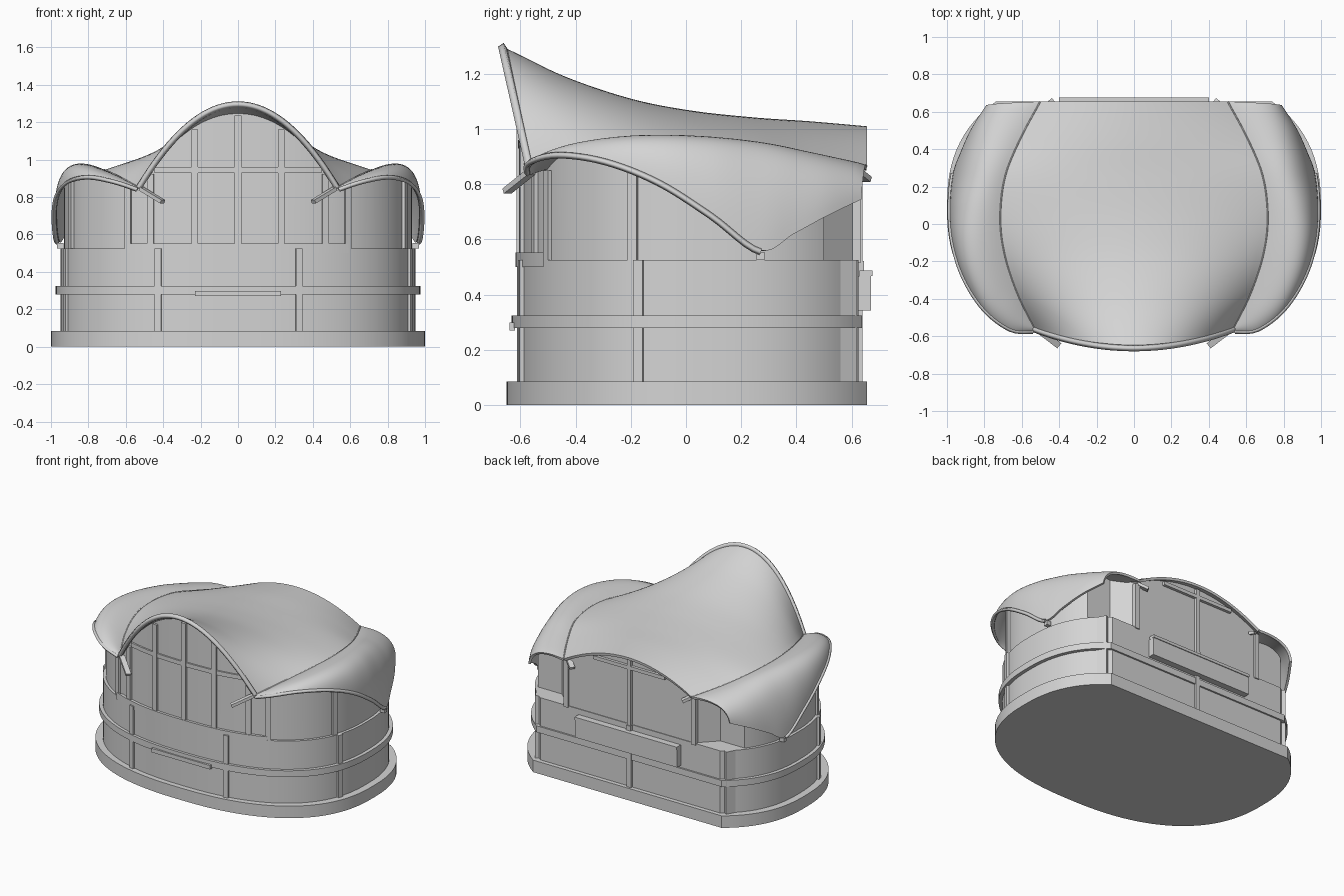
import bpy, bmesh, math
from mathutils import Vector
from mathutils.bvhtree import BVHTree

if "Cube" in bpy.data.objects:
    bpy.data.objects.remove(bpy.data.objects["Cube"])

grey = bpy.data.materials.new("light_grey")
grey.diffuse_color = (0.66, 0.66, 0.66, 1)
grey.use_nodes = True
grey.node_tree.nodes["Principled BSDF"].inputs["Base Color"].default_value = grey.diffuse_color
CY, B, N = 0.09, 0.74, 2.42          # plan superellipse: centre, depth, exponent


def make(name, verts, faces, smooth=False, thick=0, mirror=False, fix=True):
    me = bpy.data.meshes.new(name)
    me.from_pydata([tuple(v) for v in verts], [], faces)
    if fix:
        bm = bmesh.new()
        bm.from_mesh(me)
        bmesh.ops.recalc_face_normals(bm, faces=bm.faces)
        bm.to_mesh(me)
        bm.free()
    ob = bpy.data.objects.new(name, me)
    bpy.context.collection.objects.link(ob)
    me.materials.append(grey)
    if mirror:
        ob.modifiers.new("mirror", "MIRROR").use_clip = True
    if thick:
        m = ob.modifiers.new("thickness", "SOLIDIFY")
        m.thickness, m.offset = thick, -1
    if smooth:
        me.polygons.foreach_set("use_smooth", [True] * len(me.polygons))
        ob.modifiers.new("sharp_edges", "EDGE_SPLIT").split_angle = math.radians(35)
    return ob


def spline(pts, t):
    """Smooth curve through evenly spaced points, t in 0..1."""
    n = len(pts) - 1
    i = min(int(t * n + 1e-6), n - 1)
    f = t * n - i
    p = [Vector(pts[max(0, min(n, i + k))]) for k in (-1, 0, 1, 2)]
    return 0.5 * (2 * p[1] + (p[2] - p[0]) * f + (2 * p[0] - 5 * p[1] + 4 * p[2] - p[3]) * f * f
                  + (3 * p[1] - p[0] - 3 * p[2] + p[3]) * f ** 3)


def grid_faces(rows, cols):
    return [(i * cols + j, i * cols + j + 1, (i + 1) * cols + j + 1, (i + 1) * cols + j)
            for i in range(rows - 1) for j in range(cols - 1)]


def front_y(x, s):
    return CY - B * s * max(0, 1 - abs(x / s) ** N) ** (1 / N)


def side_x(y, s):
    return s * (1 - abs((y - CY) / (B * s)) ** N) ** (1 / N)


def spow(v):
    return math.copysign(abs(v) ** (2 / N), v)


def arc(s, a0, a1, n):
    """Plan curve; parameter 0 is the front centre, positive towards +x."""
    steps = [a0 + (a1 - a0) * i / n for i in range(n + 1)]
    return [(s * spow(math.sin(a)), CY - B * s * spow(math.cos(a))) for a in steps]


def angle_at_x(x, s):
    return math.asin((x / s) ** (N / 2))


def angle_at_back(y, s):
    return math.pi - math.acos(((y - CY) / (B * s)) ** (N / 2))


def prism(name, outline, z0, z1):
    n = len(outline)
    verts = [(x, y, z) for z in (z0, z1) for x, y in outline]
    faces = [tuple(range(n)), tuple(range(n, 2 * n))]
    faces += [(i, (i + 1) % n, n + (i + 1) % n, n + i) for i in range(n)]
    return make(name, verts, faces, True)


def storey(name, s, back, z0, z1):
    a = angle_at_back(back, s)
    prism(name, arc(s, -a, a, 84), z0, z1)


def bar(name, loc, size, rot=0.0, tilt=0.0):
    bm = bmesh.new()
    bmesh.ops.create_cube(bm, size=1)
    me = bpy.data.meshes.new(name)
    bm.to_mesh(me)
    bm.free()
    ob = bpy.data.objects.new(name, me)
    bpy.context.collection.objects.link(ob)
    me.materials.append(grey)
    ob.location, ob.scale, ob.rotation_euler = loc, size, (0, tilt, rot)


def rim(name, pts, r=0.012):
    cu = bpy.data.curves.new(name, "CURVE")
    cu.dimensions, cu.bevel_depth, cu.bevel_resolution = "3D", r, 0
    cu.use_fill_caps = True
    sp = cu.splines.new("POLY")
    sp.points.add(len(pts) - 1)
    for p, v in zip(sp.points, pts):
        p.co = (*v, 1)
    bpy.context.collection.objects.link(bpy.data.objects.new(name, cu))
    cu.materials.append(grey)


# Base, lower storey, band and front sill
storey("base_slab", 1.0, 0.655, 0, 0.085)
storey("lower_wall", 0.95, 0.625, 0.08, 0.525)
storey("band", 0.975, 0.637, 0.28, 0.325)
sill = angle_at_x(0.59, 0.955)
prism("front_sill", arc(0.955, -sill, sill, 30), 0.50, 0.552)

# Roof guide curves
valley = [(.53, -.56, .85), (.62, -.38, .90), (.69, -.17, .935), (.715, .03, .945),
          (.69, .25, .935), (.61, .45, .90), (.50, .655, .865)]
eave = [(.54, -.575, .845), (.66, -.565, .885), (.80, -.46, .91), (.91, -.29, .885), (.97, -.1, .81),
        (.985, .09, .69), (.968, .27, .56), (.925, .39, .62), (.87, .51, .685), (.79, .635, .745)]
ridge = [(1.295, 0, 0), (1.19, 0, 0), (1.11, 0, 0), (1.067, 0, 0), (1.042, 0, 0), (1.028, 0, 0), (1.01, 0, 0)]

# Central vault
verts = []
for i in range(55):
    t = i / 54
    v, top = spline(valley, t), spline(ridge, t).x
    for j in range(41):
        u = j / 20 - 1
        k = 1 - u * u
        verts.append(Vector((u * v.x, v.y - 0.10 * (1 - t) ** 3 * k, v.z + (top - v.z) * k)))
arch = verts[:41]
vf = grid_faces(55, 41)
make("central_vault", verts, vf, True, 0.018, fix=False)

# Side shells
sv = []
for i in range(55):
    t = i / 54
    a, o = spline(valley, t), spline(eave, t)
    bulge = 0.10 * max(0, math.sin(math.pi * t)) ** 0.8 + 0.03 * t
    c = Vector((a.x + (o.x - a.x) * 0.93, (a.y + o.y) / 2, a.z + bulge))
    for j in range(21):
        s = j / 20
        sv.append(a * (1 - s) ** 2 + c * 2 * s * (1 - s) + o * s * s)
sf = grid_faces(55, 21)
make("side_shells", sv, sf, True, 0.016, True, fix=False)
trees = [BVHTree.FromPolygons(verts, vf), BVHTree.FromPolygons(sv, sf)]


def roof_z(x, y):
    hits = [b.ray_cast(Vector((abs(x), y, 5)), Vector((0, 0, -1)))[0] for b in trees]
    zs = [h.z for h in hits if h]
    return max(zs) - 0.008 if zs else 0.54


# Roof rims
rim("front_arch_rim", [p + Vector((0, -0.004, 0)) for p in arch], 0.017)
for m in (-1, 1):
    rim("eave_rim", [(m * p.x, p.y, p.z - 0.005) for p in (spline(eave, i / 54) for i in range(37))])
    rim("valley_seam", [(m * p.x, p.y, p.z) for p in (spline(valley, i / 40) for i in range(41))], 0.005)
    bar("eave_foot", (m * 0.95, 0.27, 0.54), (0.035, 0.03, 0.03))
    # Rain spouts at the valley ends
    for name, y, z, sy in (("front_spout", -0.605, 0.81, 1), ("rear_spout", 0.635, 0.835, -1)):
        dx = 0.16 if sy > 0 else 0.08
        bar(name, (m * 0.46, y, z), (dx, 0.035, 0.02), m * sy * 0.65, m * -0.45)

# Upper wall, rising to the underside of the roof
S = 0.93
half = arc(S, 0, angle_at_back(0.5, S), 70)
for p, q in (((.62, .5), 6), ((.5, .62), 6), ((0, .62), 16)):
    x0, y0 = half[-1]
    half += [(x0 + (p[0] - x0) * k / q, y0 + (p[1] - y0) * k / q) for k in range(1, q + 1)]
n = len(half)
wall = [(x, y, 0.5) for x, y in half] + [(x, y, roof_z(x, y)) for x, y in half]
make("upper_wall", wall, grid_faces(2, n), True, 0.012, True, fix=False)


def wall_post(name, x, s, z0, z1=None, w=0.035):
    y = front_y(x, s)
    slope = math.atan((front_y(x + .005, s) - front_y(x - .005, s)) / .01)
    if z1 is None:
        z1 = min(roof_z(x + d, y + e) for d in (-.02, .02) for e in (-.01, .02)) - 0.012
    bar(name, (x, y, (z0 + z1) / 2), (w, 0.03, z1 - z0), slope)


# Front window mullions and upper posts
for x in (0, -.23, .23, -.465, .465, -.585, .585):
    wall_post("upper_post", x, S, 0.525)
for m in (-1, 1):
    wall_post("side_post", m * side_x(-0.19, S), S, 0.525)
    bar("rear_upper_post", (m * 0.5, 0.615, 0.68), (0.035, 0.035, 0.33))
ah = angle_at_x(0.44, S)
prism("window_rail", arc(S + 0.015, -ah, ah, 24) + arc(S - 0.015, ah, -ah, 24), 0.93, 0.96)

# Rear window mullion and rail
bar("rear_mullion", (0, 0.625, 0.755), (0.03, 0.03, 0.46))
bar("rear_rail", (0, 0.625, 0.93), (0.56, 0.03, 0.025))

# Lower posts
for x in (-.425, .325, -side_x(-.17, .95), side_x(-.17, .95)):
    wall_post("lower_post", x, 0.95, 0.085, 0.525)
for m in (-1, 1):
    bar("corner_post", (m * 0.75, 0.58, 0.305), (0.035, 0.07, 0.44), m * 0.5)
bar("rear_post", (0, 0.625, 0.305), (0.035, 0.03, 0.44))

# Front plate and rear box
bar("front_plate", (0, -0.63, 0.285), (0.46, 0.02, 0.028))
bar("rear_box", (0, 0.645, 0.405), (0.80, 0.05, 0.125))
bar("rear_box_cap", (0, 0.652, 0.478), (0.80, 0.046, 0.02))
bar("rear_box_bracket", (0, 0.63, 0.505), (0.035, 0.03, 0.035))
